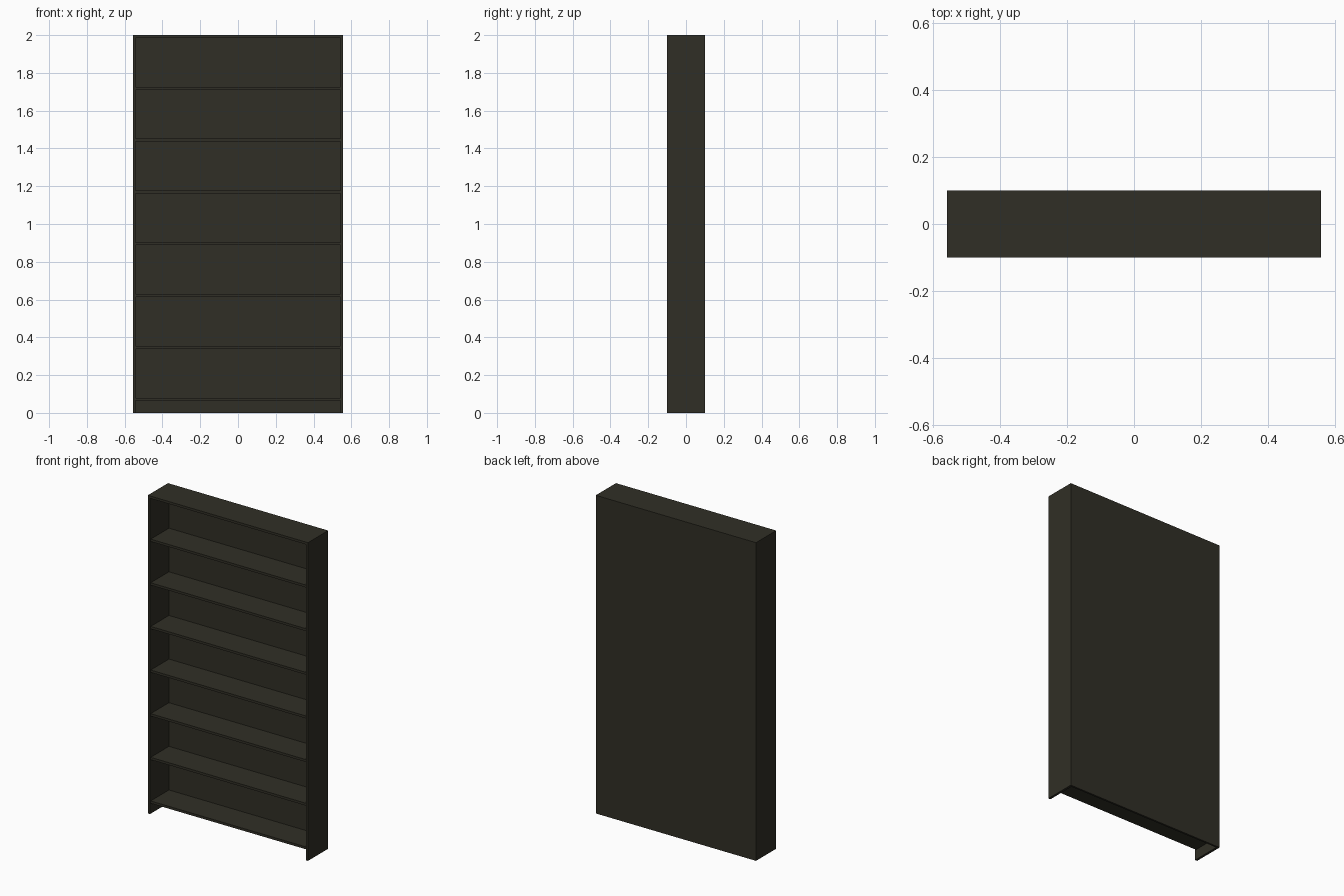
import bpy

if "Cube" in bpy.data.objects:
    bpy.data.objects.remove(bpy.data.objects["Cube"])

W, D, H = 1.114, 0.2, 2.0      # overall width, depth, height
T, BACK = 0.015, 0.012         # board and back panel thickness
RECESS = 0.007                 # shelves sit slightly behind the front edge
PITCH = 0.2743                 # shelf spacing

wood = bpy.data.materials.new("black brown wood")
wood.diffuse_color = (0.030, 0.028, 0.019, 1)
wood.use_nodes = True
wood.node_tree.nodes["Principled BSDF"].inputs["Base Color"].default_value = wood.diffuse_color


def board(name, x, y, z):
    """Box between the (low, high) pairs on each axis."""
    verts = [(a, b, c) for a in x for b in y for c in z]
    faces = [(0, 1, 3, 2), (4, 6, 7, 5), (0, 4, 5, 1),
             (2, 3, 7, 6), (0, 2, 6, 4), (1, 5, 7, 3)]
    mesh = bpy.data.meshes.new(name)
    mesh.from_pydata(verts, [], faces)
    mesh.materials.append(wood)
    obj = bpy.data.objects.new(name, mesh)
    bpy.context.collection.objects.link(obj)
    return obj


inner = W / 2 - T
front, rear = -D / 2, D / 2

# Side panels
board("left_side", (-W / 2, -inner), (front, rear), (0, H))
board("right_side", (inner, W / 2), (front, rear), (0, H))

# Back panel and top board
board("back_panel", (-inner, inner), (rear - BACK, rear), (0, H))
board("top_board", (-inner, inner), (front, rear - BACK), (H - T, H))

# Seven evenly spaced shelves, the lowest open underneath
for i in range(1, 8):
    z = H - i * PITCH
    board(f"shelf_{i}", (-inner, inner), (front + RECESS, rear - BACK), (z - T, z))
